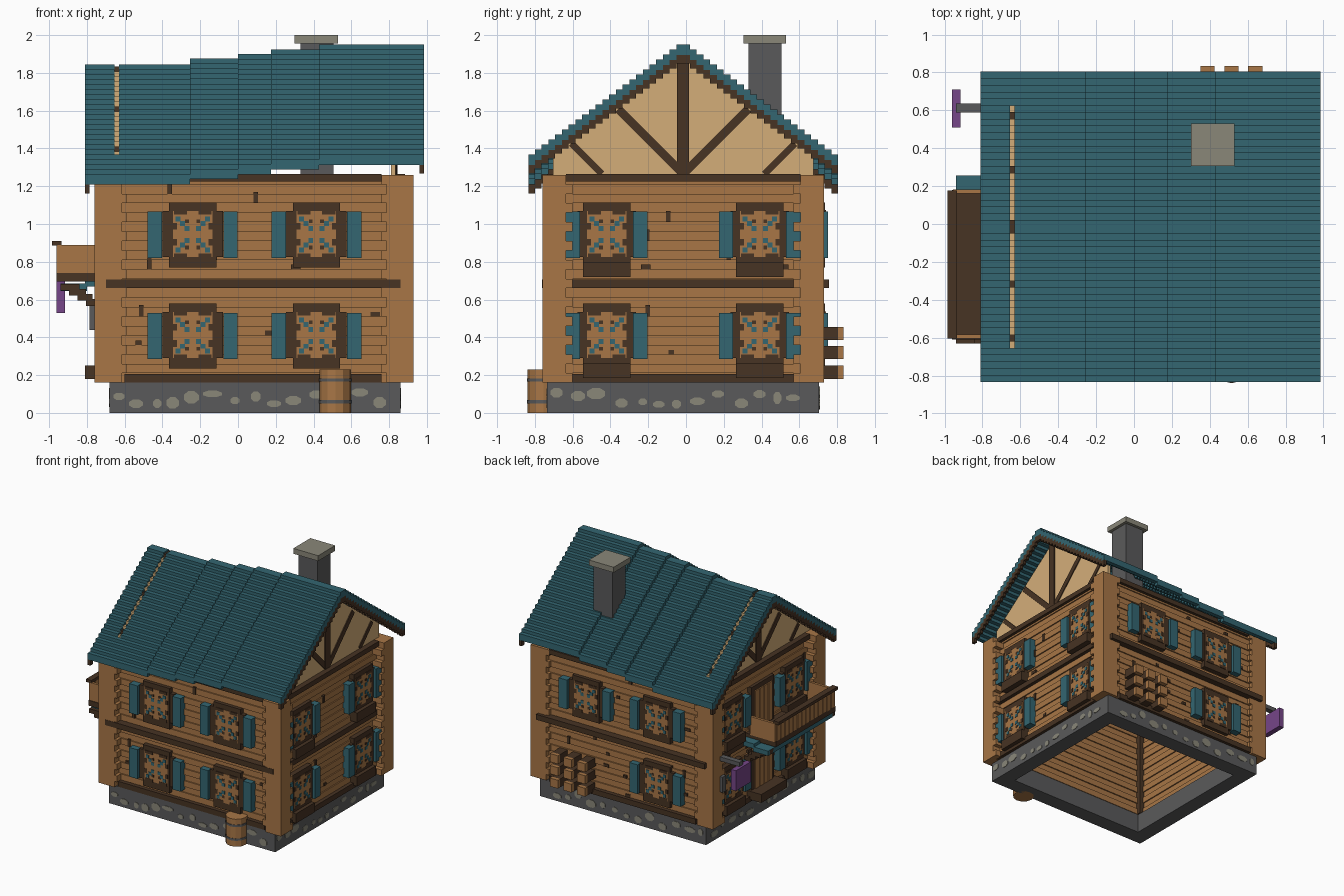
import bpy, bmesh, math, random

random.seed(7)
if "Cube" in bpy.data.objects:
    bpy.data.objects.remove(bpy.data.objects["Cube"])


def material(name, rgb):
    lin = [((c / 255 + 0.055) / 1.055) ** 2.4 for c in rgb] + [1]
    m = bpy.data.materials.new(name)
    m.use_nodes = True
    m.diffuse_color = lin
    m.node_tree.nodes["Principled BSDF"].inputs["Base Color"].default_value = lin
    return m


WOOD = material("log wood", (168, 118, 70))
DARK = material("dark timber", (71, 51, 35))
TEAL = material("teal paint", (51, 102, 113))
GREY = material("grey stone", (90, 90, 91))
STONE = material("pale stone", (138, 135, 121))
TAN = material("tan plaster", (212, 174, 121))
PURPLE = material("purple sign", (118, 70, 136))

X0, X1, Y0, Y1, CY = -0.68, 0.86, -0.735, 0.705, -0.015
FY = -0.71  # front log wall, set back on the foundation
# Wall space: u along the wall, d outward, z up
MAPS = {
    "front": lambda u, d, z: (u, FY - d, z),
    "back": lambda u, d, z: (u, Y1 + d, z),
    "right": lambda u, d, z: (X1 + d, u, z),
    "left": lambda u, d, z: (X0 - d, u, z),
}
SPAN = {"front": (X0, X1), "back": (X0, X1), "right": (Y0, Y1), "left": (Y0, Y1)}
parts = {}


def prism(name, mat, wall, pts, d0, d1):
    bm = parts.setdefault(name, (bmesh.new(), mat))[0]
    f = MAPS[wall]
    a = [bm.verts.new(f(u, d0, z)) for u, z in pts]
    b = [bm.verts.new(f(u, d1, z)) for u, z in pts]
    bm.faces.new(a)
    bm.faces.new(b)
    for i in range(len(a)):
        j = (i + 1) % len(a)
        bm.faces.new((a[i], a[j], b[j], b[i]))


def plate(name, mat, wall, u0, u1, z0, z1, d0, d1):
    prism(name, mat, wall, [(u0, z0), (u1, z0), (u1, z1), (u0, z1)], d0, d1)


def box(name, mat, x0, x1, y0, y1, z0, z1):
    plate(name, mat, "front", x0, x1, z0, z1, FY - y0, FY - y1)


def ring(name, mat, x0, x1, y0, y1, t, z0, z1):
    box(name, mat, x0, x1, y0, y0 + t, z0, z1)
    box(name, mat, x0, x1, y1 - t, y1, z0, z1)
    box(name, mat, x0, x0 + t, y0 + t, y1 - t, z0, z1)
    box(name, mat, x1 - t, x1, y0 + t, y1 - t, z0, z1)


def bar(name, mat, wall, u0, z0, u1, z1, w, d0, d1):
    l = math.hypot(u1 - u0, z1 - z0)
    nu, nz = -(z1 - z0) / l * w / 2, (u1 - u0) / l * w / 2
    prism(name, mat, wall, [(u0 + nu, z0 + nz), (u0 - nu, z0 - nz),
                            (u1 - nu, z1 - nz), (u1 + nu, z1 + nz)], d0, d1)


# Foundation ring, open beneath, with pale stones on its sides
ring("foundation", GREY, X0, X1, Y0, Y1, 0.13, 0, 0.16)
for wall, (a, b) in SPAN.items():
    u, base = a + 0.05, FY - Y0 if wall == "front" else 0
    while u < b - 0.06:
        w, h = random.uniform(0.022, 0.055), random.uniform(0.018, 0.036)
        zc = random.uniform(0.045, 0.11)
        pts = [(u + w * math.cos(k * math.tau / 8 + 0.39), zc + h * math.sin(k * math.tau / 8 + 0.39))
               for k in range(8)]
        prism("foundation_stones", STONE, wall, pts, base - 0.002, base + 0.004)
        u += w + random.uniform(0.055, 0.09)

# Hollow log walls: stacked courses, every other one set back
N, H = 22, 0.05
for i in range(N):
    s = 0.0 if i % 2 else 0.01
    z = 0.16 + i * H
    ring("log_walls", WOOD, X0 + s, X1 - s, FY + s, Y1 - s, 0.1, z, z + H)
    # Interlocking log ends at the four corners
    bx, by = (0.675, 0.62) if i % 2 else (0.755, 0.585)
    for sx in (-1, 1):
        for sy in (-1, 1):
            for ix, iy in ((bx, 0.65), (0.70, by)):
                xs = sorted((0.085 + sx * 0.845, 0.085 + sx * ix))
                ys = sorted((CY + sy * 0.745, CY + sy * iy))
                box("corner_log_ends", WOOD, *xs, *ys, z, z + H)

# Dark posts in the inner corners
for x in (X0 + 0.09, X1 - 0.14):
    for y in (FY + 0.09, Y1 - 0.14):
        box("inner_posts", DARK, x, x + 0.05, y, y + 0.05, 0.16, 1.26)

# Horizontal timber beams and dark knots in the logs
for wall, (a, b) in SPAN.items():
    long = wall in ("front", "back")
    e = -0.02 if long else 0.1
    plate("storey_beams", DARK, wall, a + e, b - (0 if long else e), 0.66, 0.705, -0.02, 0.052 if long else 0.03)
    plate("storey_beams", DARK, wall, a + 0.08, b - 0.1, 0.16, 0.205, -0.02, 0.025)
    plate("storey_beams", DARK, wall, a + 0.1, b - 0.1, 1.225, 1.265, -0.02, 0.025)
    for k in range(16):
        u, r = random.uniform(a + 0.12, b - 0.14), random.randrange(1, N - 1)
        w, h = random.choice(((0.05, 0.025), (0.024, 0.06), (0.03, 0.024)))
        plate("wood_knots", DARK, wall, u, u + w, 0.16 + r * H, 0.16 + r * H + h, -0.02, 0.006)


def window(wall, u, z, side):
    # Stepped frame, shutters, and a star lattice over the panes
    n = wall + "_window"
    half, shut = (0.155, 0.178) if side else (0.16, 0.2)
    plate(n + "_frames", DARK, wall, u - half, u + half, z - 0.12, z + 0.125, -0.02, 0.026)
    plate(n + "_frames", DARK, wall, u - 0.125, u + 0.125, z - 0.175, z + 0.168, -0.02, 0.03)
    if side:
        plate(n + "_planters", DARK, wall, u - 0.125, u + 0.125, z - 0.225, z - 0.145, -0.01, 0.06)
    plate(n + "_lattice", WOOD, wall, u - 0.105, u + 0.105, z - 0.12, z + 0.125, 0.0, 0.033)
    for s in (-1, 1):
        c = u + s * shut
        plate(n + "_shutters", TEAL, wall, c - 0.038, c + 0.038, z - 0.125, z + 0.12, -0.01, 0.048)
        # Notches that leave a star shape
        plate(n + "_notches", DARK, wall, u + s * 0.065 - 0.035, u + s * 0.065 + 0.035, z + 0.105, z + 0.128, 0.0, 0.035)
        plate(n + "_notches", DARK, wall, u + s * 0.065 - 0.035, u + s * 0.065 + 0.035, z - 0.124, z - 0.1, 0.0, 0.035)
        for t in (-1, 1):
            plate(n + "_notches", DARK, wall, *sorted((u + s * 0.083, u + s * 0.107)),
                  *sorted((z + t * 0.025, z + t * 0.06)), 0.0, 0.035)
            # Stepped panes along each diagonal, edged with shadow gaps
            for k in range(3):
                cu, cz = u + s * (0.03 + k * 0.024), z + t * (0.032 + k * 0.025)
                plate(n + "_glass", TEAL, wall, cu - 0.013, cu + 0.013, cz - 0.013, cz + 0.013, 0.0, 0.037)
            plate(n + "_notches", DARK, wall, *sorted((u + s * 0.02, u + s * 0.04)),
                  *sorted((z + t * 0.06, z + t * 0.08)), 0.0, 0.035)


for wall in SPAN:
    side = wall in ("left", "right")
    for u in ((-0.42, 0.39) if side else (-0.24, 0.415)):
        for z in (0.41, 0.945):
            if not (wall == "back" and u > 0 and z < 0.5):
                window(wall, u, z, side)

# Gables: plaster with timber framing
for wall, top in (("right", 1.885), ("left", 1.79)):
    n = wall + "_gable"
    edge = top - 0.738 * 0.69
    prism(n, TAN, wall, [(CY - 0.69, 1.25), (CY + 0.69, 1.25), (CY + 0.69, edge), (CY, top),
                         (CY - 0.69, edge)], -0.05, -0.025)
    plate(n + "_timbers", DARK, wall, CY - 0.032, CY + 0.032, 1.25, top - 0.01, -0.051, -0.015)
    for s in (-1, 1):
        for a, w in ((0.0, 0.045), (0.43, 0.035)):
            t = (top - 1.27 + a) / 1.738 - 0.01
            bar(n + "_timbers", DARK, wall, CY + s * a, 1.265, CY + s * t, 1.265 + t - a, w, -0.051, -0.018)

# Stepped roof tiles in sagging sections; the left gable shows through a slot
ROWS, W, RISE = 23, 0.82 / 23, 0.0265
SECTIONS = [(-0.81, -0.655, 1.845), (-0.655, -0.63, 1.845), (-0.63, -0.255, 1.845),
            (-0.255, 0.0, 1.875), (0.0, 0.175, 1.9), (0.175, 0.43, 1.925), (0.43, 0.985, 1.95)]
for x0, x1, peak in SECTIONS:
    for i in range(ROWS):
        for s in (-1, 1):
            ys = sorted((CY + s * i * W, CY + s * (i + 1) * W))
            z = peak - i * RISE
            if x0 != -0.655 or i > 17:
                box("roof_tiles", TEAL, x0, x1, *ys, z - 0.054, z)
            elif i in (0, 8, 16):
                box("left_gable_timbers", DARK, x0, x1, *ys, z - 0.07, z - 0.012)
            else:
                box("left_gable", TAN, x0, x1, *ys, z - 0.07, z - 0.012)
            # Barge boards under the roof ends
            for e0, e1 in ((-0.81, -0.785), (0.96, 0.985)):
                if x0 == e0 or x1 == e1:
                    box("barge_boards", DARK, e0, e1, *ys, z - 0.1, z - 0.05)

# Chimney
box("chimney", GREY, 0.33, 0.505, 0.33, 0.505, 1.25, 1.96)
box("chimney_cap", STONE, 0.3, 0.53, 0.305, 0.53, 1.955, 2.0)

# Barrel by the front wall
for name, mat, r, z0, z1 in (("barrel", WOOD, 0.083, 0, 0.23), ("barrel_hoops", GREY, 0.086, 0.05, 0.068),
                             ("barrel_hoops", GREY, 0.086, 0.165, 0.183)):
    bm = parts.setdefault(name, (bmesh.new(), mat))[0]
    rings = [[bm.verts.new((0.515 + r * math.cos(k * math.tau / 12), -0.755 + r * math.sin(k * math.tau / 12), z))
              for k in range(12)] for z in (z0, z1)]
    for loop in rings:
        bm.faces.new(loop)
    for k in range(12):
        j = (k + 1) % 12
        bm.faces.new((rings[0][k], rings[0][j], rings[1][j], rings[1][k]))

# Firewood stacked against the back wall: bark with pale cut ends
for x in (0.35, 0.477, 0.603):
    for z in (0.18, 0.285, 0.385):
        plate("firewood_bark", DARK, "back", x, x + 0.075, z, z + 0.07, -0.02, 0.1)
        plate("firewood_ends", WOOD, "back", x, x + 0.075, z, z + 0.07, 0.1, 0.13)

# Doors on the left wall, ground floor and balcony
for z0, z1 in ((0.16, 0.56), (0.73, 1.11)):
    plate("door_frames", DARK, "left", -0.16, 0.14, z0, z1, -0.02, 0.025)
    for k in range(4):
        u = -0.125 + k * 0.058
        plate("doors", WOOD, "left", u, u + 0.05, z0 + 0.02, z1 - 0.04, 0.0, 0.035)
box("door_step", DARK, -0.81, X0, -0.18, 0.16, 0.18, 0.25)

# Balcony with plank railing
box("balcony_floor", DARK, -0.96, X0, -0.61, 0.18, 0.695, 0.74)
for k in range(14):
    y = -0.6 + k * 0.0554
    box("balcony_railing", WOOD, -0.96, -0.94, y, y + 0.047, 0.735, 0.89)
for y in (-0.605, 0.16):
    box("balcony_railing", WOOD, -0.955, -0.72, y, y + 0.022, 0.735, 0.89)
box("balcony_rail_top", DARK, -0.985, -0.935, -0.605, 0.178, 0.885, 0.91)

# Canopy tucked below the balcony, on stepped brackets
for x, z in ((-0.81, 0.67), (-0.94, 0.645)):
    box("canopy_tiles", TEAL, x, x + 0.14, -0.6, 0.255, z, z + 0.04)
for y in (-0.63, 0.185):
    for k in range(5):
        box("canopy_brackets", DARK, -0.76 - k * 0.045, -0.70 - k * 0.035, y, y + 0.045,
            0.54 + k * 0.027, 0.575 + k * 0.027)

# Hanging sign on an iron arm
box("sign_arm", GREY, -0.94, X0, 0.59, 0.635, 0.70, 0.735)
box("sign_board", PURPLE, -0.96, -0.915, 0.51, 0.71, 0.53, 0.70)
box("wall_bracket", GREY, -0.785, X0, 0.59, 0.635, 0.44, 0.57)

# Turn the collected geometry into objects
for name, (bm, mat) in parts.items():
    bmesh.ops.recalc_face_normals(bm, faces=bm.faces)
    me = bpy.data.meshes.new(name)
    bm.to_mesh(me)
    bm.free()
    me.materials.append(mat)
    bpy.context.scene.collection.objects.link(bpy.data.objects.new(name, me))
